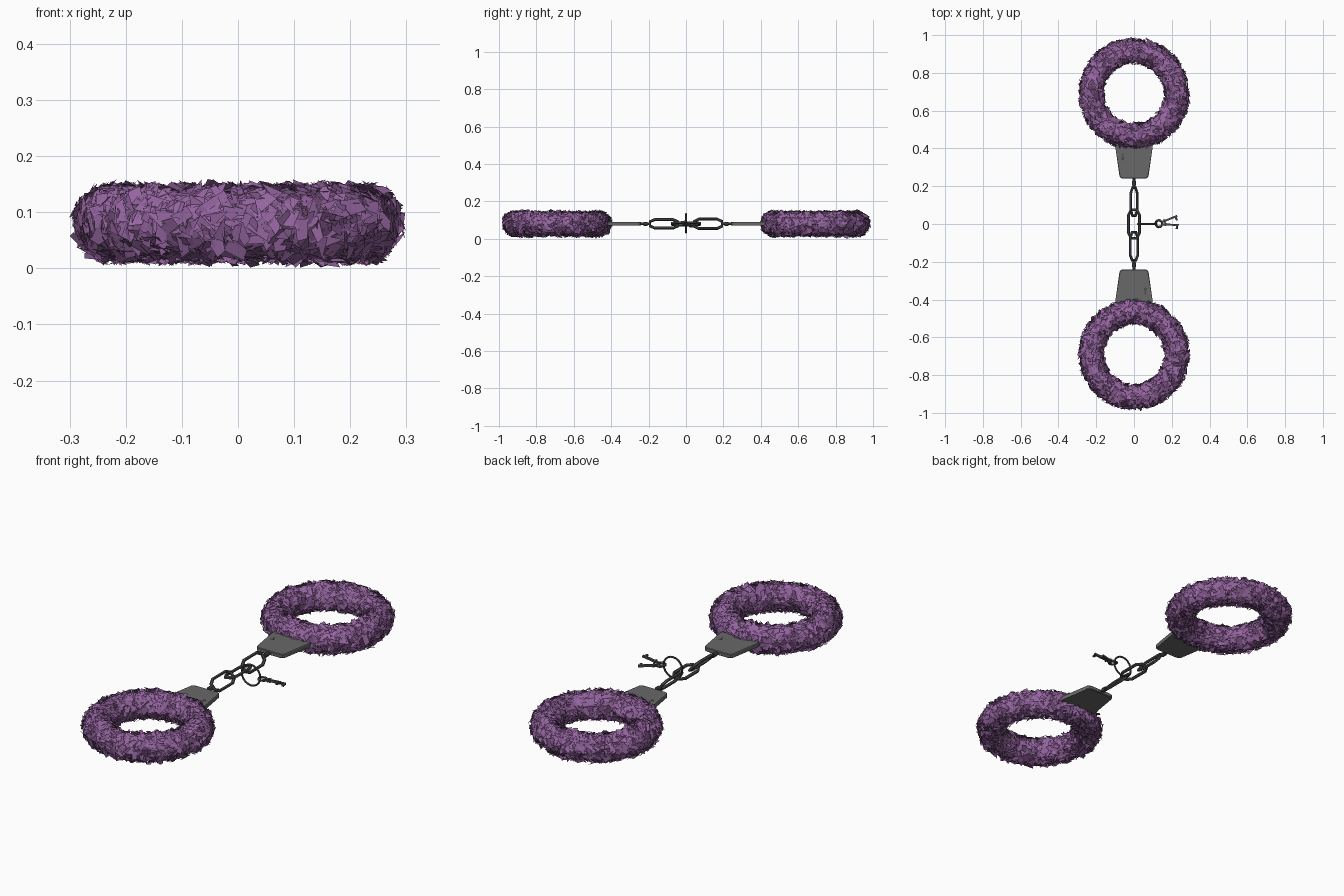
import bpy, bmesh, math, random
from mathutils import Vector, Matrix

if "Cube" in bpy.data.objects:
    bpy.data.objects.remove(bpy.data.objects["Cube"])

random.seed(7)
ZC = 0.08


def material(name, rgb):
    m = bpy.data.materials.new(name)
    m.diffuse_color = (*rgb, 1)
    m.use_nodes = True
    m.node_tree.nodes["Principled BSDF"].inputs["Base Color"].default_value = m.diffuse_color
    return m


FUR = material("purple_fur", (0.30, 0.13, 0.35))
STEEL = material("steel", (0.14, 0.14, 0.14))
DARK = material("dark_steel", (0.07, 0.075, 0.07))


def finish(name, bm, mat):
    me = bpy.data.meshes.new(name)
    bm.to_mesh(me)
    bm.free()
    me.materials.append(mat)
    ob = bpy.data.objects.new(name, me)
    bpy.context.collection.objects.link(ob)
    return ob


def sweep(bm, path, r, sides=6, normal=Vector((0, 0, 1)), mat=Matrix()):
    """Tube along a closed planar path."""
    n = len(path)
    rings = []
    for i, p in enumerate(path):
        d1 = (p - path[i - 1]).normalized()
        d2 = (path[(i + 1) % n] - p).normalized()
        side = normal.cross((d1 + d2).normalized())
        miter = 1 / max(0.5, math.cos(d1.angle(d2) / 2))
        ring = []
        for k in range(sides):
            a = math.tau * (k + 0.5) / sides
            ring.append(bm.verts.new(mat @ (p + side * math.cos(a) * r * miter + normal * math.sin(a) * r)))
        rings.append(ring)
    for i in range(n):
        a, b = rings[i], rings[(i + 1) % n]
        for k in range(sides):
            j = (k + 1) % sides
            bm.faces.new((a[k], b[k], b[j], a[j]))
    bmesh.ops.recalc_face_normals(bm, faces=bm.faces)


def circle(r, n):
    return [Vector((r * math.cos(math.tau * i / n), r * math.sin(math.tau * i / n), 0)) for i in range(n)]


def prism(bm, pts, z0, z1, mat=Matrix()):
    lo = [bm.verts.new(mat @ Vector((x, y, z0))) for x, y in pts]
    hi = [bm.verts.new(mat @ Vector((x, y, z1))) for x, y in pts]
    bm.faces.new(lo[::-1])
    bm.faces.new(hi)
    for i in range(len(pts)):
        j = (i + 1) % len(pts)
        bm.faces.new((lo[i], lo[j], hi[j], hi[i]))


def fur_ring(name, cy):
    R = 0.225
    bm = bmesh.new()
    # Padded core under the tufts
    sweep(bm, circle(R, 32), 0.058, 10, mat=Matrix.Translation((0, cy, ZC)))
    # Angular tufts scattered over the padding
    for _ in range(2300):
        u, v = random.uniform(0, math.tau), random.uniform(0, math.tau)
        while random.random() > (R + 0.065 * math.cos(v)) / 0.29:
            v = random.uniform(0, math.tau)
        out = Vector((math.cos(u), math.sin(u), 0))
        nrm = out * math.cos(v) + Vector((0, 0, math.sin(v)))
        along = Vector((-math.sin(u), math.cos(u), 0))
        across = nrm.cross(along)
        t = random.uniform(0, math.tau)
        d = along * math.cos(t) + across * math.sin(t)
        w = nrm.cross(d)
        base = Vector((0, cy, ZC)) + out * R + nrm * random.uniform(0.052, 0.062)
        ln, wd = random.uniform(0.026, 0.046), random.uniform(0.008, 0.015)
        lift = random.uniform(0.004, 0.018)
        roll = random.uniform(-0.006, 0.006)
        pts = [base - d * ln / 2 - w * wd + nrm * roll,
               base - d * ln / 2 + w * wd - nrm * roll,
               base + d * ln * 0.35 + w * wd * 0.8 + nrm * (lift * 0.6 - roll),
               base + d * ln * 0.5 - w * wd * random.uniform(0.2, 1) + nrm * lift]
        if random.random() < 0.35:
            del pts[2]
        # Keep every tuft inside the ring's fluffy outline
        axis = Vector((0, cy, ZC))
        for i, p in enumerate(pts):
            q = p - axis
            c = Vector((q.x, q.y, 0)).normalized() * R
            off = q - c
            if off.length > 0.079:
                pts[i] = axis + c + off.normalized() * 0.079
        bm.faces.new([bm.verts.new(p) for p in pts])
    finish(name, bm, FUR)


def lock(name, rot):
    # Tapered plate with rounded corners
    bm = bmesh.new()
    half = [(0.055, 0.24), (0.069, 0.243), (0.077, 0.255), (0.098, 0.40), (0.098, 0.46)]
    pts = half + [(-x, y) for x, y in half[::-1]]
    prism(bm, pts, ZC - 0.010, ZC + 0.010)
    edges = [e for e in bm.edges if abs(e.verts[0].co.z - e.verts[1].co.z) < 1e-5]
    bmesh.ops.bevel(bm, geom=edges, offset=0.003, segments=1, affect='EDGES')
    bm.transform(rot)
    finish(name + "_plate", bm, STEEL)
    # Keyhole inset and swivel
    bm = bmesh.new()
    prism(bm, [(p.x - 0.06, p.y + 0.345) for p in circle(0.009, 10)], ZC + 0.009, ZC + 0.0108)
    prism(bm, [(-0.064, 0.355), (-0.056, 0.355), (-0.056, 0.372), (-0.064, 0.372)], ZC + 0.009, ZC + 0.0107)
    spin = Matrix.Translation((0, 0, ZC)) @ Matrix.Rotation(-math.pi / 2, 4, 'X')
    prism(bm, [(p.x, p.y) for p in circle(0.007, 8)], 0.195, 0.25, spin)
    prism(bm, [(p.x, p.y) for p in circle(0.011, 8)], 0.205, 0.227, spin)
    bm.transform(rot)
    finish(name + "_keyhole_and_swivel", bm, DARK)


for tag, cy, ang in (("back", 0.69, 0), ("front", -0.69, math.pi)):
    fur_ring(tag + "_fur_cuff", cy)
    lock(tag + "_lock", Matrix.Rotation(ang, 4, 'Z'))


# Chain of faceted links, each rolled about its length
def link(name, cy, roll, length):
    h, w = length / 2 - 0.008, 0.030
    path = [Vector(p) for p in ((w, -h + 0.026, 0), (w, h - 0.026, 0), (w * 0.5, h, 0), (-w * 0.5, h, 0),
                                (-w, h - 0.026, 0), (-w, -h + 0.026, 0), (-w * 0.5, -h, 0), (w * 0.5, -h, 0))]
    bm = bmesh.new()
    sweep(bm, path, 0.0075, 6, mat=Matrix.Translation((0, cy, ZC)) @ Matrix.Rotation(math.radians(roll), 4, 'Y'))
    finish(name, bm, DARK)


link("chain_link_back", 0.118, 58, 0.165)
link("chain_link_middle", 0.0, -12, 0.165)
link("chain_link_front", -0.118, 50, 0.165)

# Key ring standing across the chain
bm = bmesh.new()
sweep(bm, circle(0.05, 20), 0.0045, 6,
      mat=Matrix.Translation((0.07, 0, ZC + 0.003)) @ Matrix.Rotation(math.pi / 2, 4, 'X'))
finish("key_ring", bm, DARK)


# Keys with a looped bow, stem and bit
def key(name, ang, tilt):
    m = (Matrix.Translation((0.122, 0, ZC)) @ Matrix.Rotation(math.radians(ang), 4, 'Z')
         @ Matrix.Rotation(math.radians(tilt), 4, 'Y'))
    bm = bmesh.new()
    sweep(bm, circle(0.018, 12), 0.005, 6, mat=m @ Matrix.Translation((0.01, 0, 0)))
    prism(bm, [(0.026, -0.005), (0.115, -0.005), (0.115, 0.005), (0.026, 0.005)], -0.005, 0.005, m)
    prism(bm, [(0.101, -0.022), (0.111, -0.022), (0.111, 0), (0.101, 0)], -0.004, 0.004, m)
    prism(bm, [(0.040, -0.009), (0.048, -0.009), (0.048, 0.009), (0.040, 0.009)], -0.007, 0.007, m)
    finish(name, bm, DARK)


key("key_upper", 22, 8)
key("key_lower", -3, -6)
